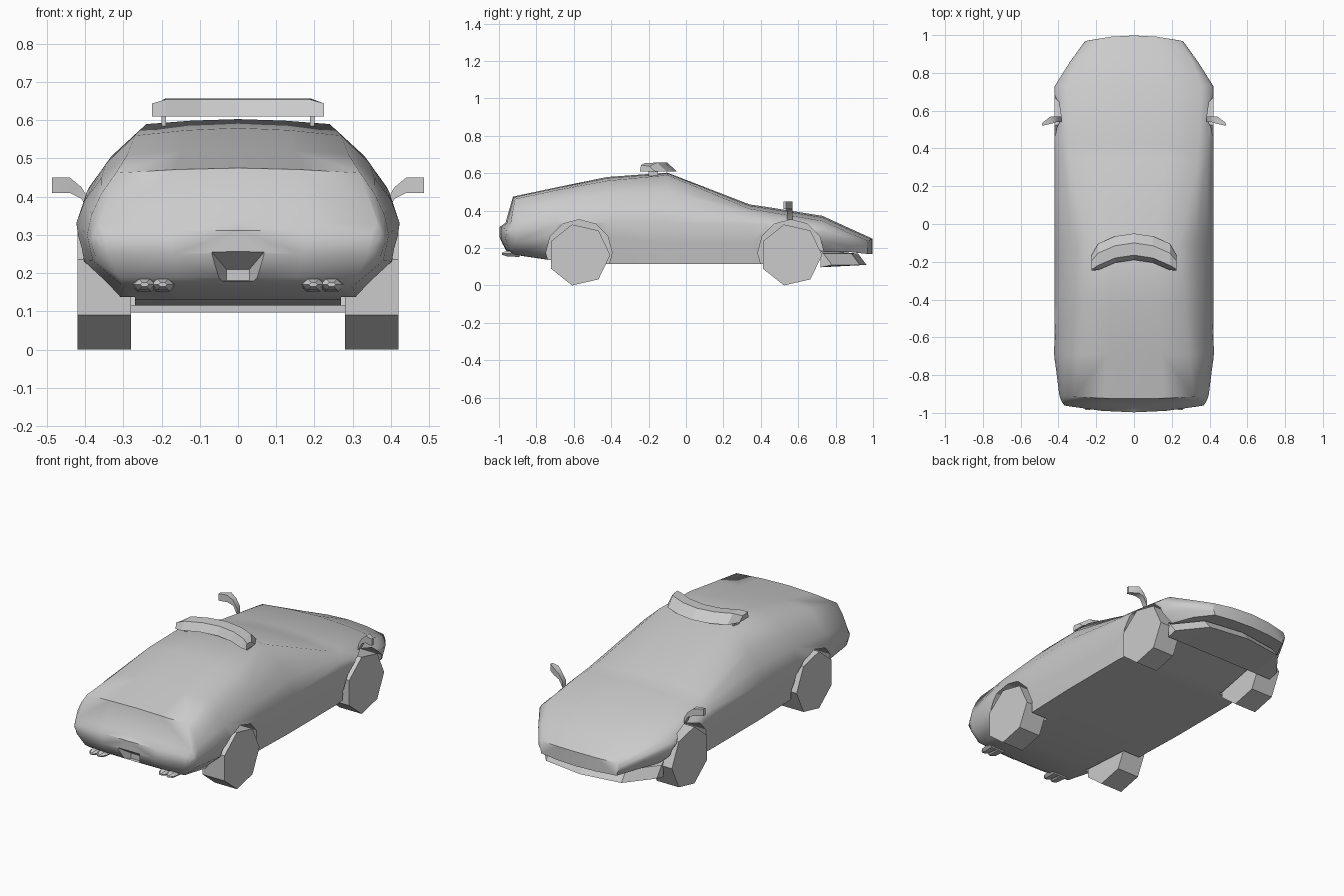
import bpy
import bmesh
from math import cos, sin, tau, radians

cube = bpy.data.objects.get("Cube")
if cube:
    bpy.data.objects.remove(cube)

grey = bpy.data.materials.new("plain_grey")
grey.use_nodes = True
GREY = (0.6, 0.6, 0.6, 1)
grey.diffuse_color = GREY
grey.node_tree.nodes["Principled BSDF"].inputs["Base Color"].default_value = GREY


def finish(name, bm, smooth=None, mirror=False, recalc=True):
    """Turn a bmesh into a named object, optionally smooth and mirrored in x."""
    if recalc:
        bmesh.ops.recalc_face_normals(bm, faces=bm.faces)
    mesh = bpy.data.meshes.new(name)
    bm.to_mesh(mesh)
    bm.free()
    mesh.materials.append(grey)
    if smooth:
        for p in mesh.polygons:
            p.use_smooth = True
        mesh.set_sharp_from_angle(angle=radians(smooth))
    ob = bpy.data.objects.new(name, mesh)
    bpy.context.collection.objects.link(ob)
    if mirror:
        mod = ob.modifiers.new("mirror", 'MIRROR')
        mod.use_clip = True
    return ob


def loft(bm, rings):
    """Skin a list of closed rings and cap both ends."""
    vs = [[bm.verts.new(p) for p in r] for r in rings]
    n = len(vs[0])
    for a, b in zip(vs, vs[1:]):
        for j in range(n):
            k = (j + 1) % n
            bm.faces.new((a[j], a[k], b[k], b[j]))
    bm.faces.new(vs[0])
    bm.faces.new(vs[-1])


def disc(x, y, z, r, sides):
    return [(x, y + r * cos(tau * i / sides), z + r * sin(tau * i / sides))
            for i in range(sides)]


# Body stations: y, sweep, bottom z, bottom w, widest z, widest w, edge z, edge w, top z
stations = [
    (-0.997, 0.27, 0.250, 0.34, 0.280, 0.370, 0.305, 0.350, 0.312),
    (-0.965, 0.20, 0.188, 0.31, 0.280, 0.385, 0.330, 0.365, 0.335),
    (-0.925, 0.10, 0.165, 0.30, 0.300, 0.395, 0.462, 0.320, 0.475),
    (-0.69, 0, 0.130, 0.31, 0.330, 0.423, 0.510, 0.290, 0.525),
    (-0.42, 0, 0.115, 0.38, 0.340, 0.420, 0.560, 0.270, 0.580),
    (-0.10, 0, 0.115, 0.39, 0.340, 0.420, 0.590, 0.240, 0.603),
    (0.34, 0, 0.115, 0.39, 0.330, 0.420, 0.410, 0.340, 0.433),
    (0.43, 0, 0.115, 0.38, 0.325, 0.420, 0.395, 0.345, 0.420),
    (0.73, 0, 0.180, 0.35, 0.290, 0.420, 0.345, 0.355, 0.372),
    (0.88, 0.20, 0.180, 0.30, 0.250, 0.340, 0.285, 0.310, 0.303),
    (0.998, 0.45, 0.168, 0.24, 0.210, 0.260, 0.240, 0.245, 0.250),
]


def half_section(y, sweep, zb, wb, zw, w, ze, we, zt):
    bulge = 0.17 * (w - we)
    pts = [(0, zb), (wb / 2, zb), (wb, zb), (w - 0.015, (zb + zw) / 2), (w, zw)]
    for t in (1 / 3, 2 / 3):
        pts.append((w + (we - w) * t + bulge, zw + (ze - zw) * t))
    pts += [(we, ze), (we / 2, zt - (zt - ze) * 0.3), (0, zt)]
    inward = 1 if y < 0 else -1
    return [(x, y + inward * sweep * x * x, z) for x, z in pts]


bm = bmesh.new()
grid = [[bm.verts.new(p) for p in half_section(*s)] for s in stations]
for a, b in zip(grid, grid[1:]):
    for j in range(len(a) - 1):
        bm.faces.new((a[j], b[j], b[j + 1], a[j + 1]))
for j in range(4):
    tail, nose = grid[0], grid[-1]
    bm.faces.new((tail[j], tail[j + 1], tail[8 - j], tail[9 - j]))
    bm.faces.new((nose[9 - j], nose[8 - j], nose[j + 1], nose[j]))
body = finish("body", bm, smooth=50, mirror=True, recalc=False)

# Wheel arches and the rear recess, cut from the body
AXLES = {"rear": 0.572, "front": 0.561}
AXLES = {"tail_wheels": -AXLES["rear"], "nose_wheels": AXLES["front"]}
bm = bmesh.new()
for y in AXLES.values():
    loft(bm, [disc(x, y, 0.175, 0.177, 12) for x in (0.27, 0.6)])
arch_cutter = finish("arch_cutter", bm, mirror=True)


def upright(y, w, z0, z1):
    return [(-w, y, z0), (w, y, z0), (w, y, z1), (-w, y, z1)]


bm = bmesh.new()
loft(bm, [upright(-1.03, 0.09, 0.175, 0.28), upright(-0.93, 0.03, 0.18, 0.21)])
recess_cutter = finish("recess_cutter", bm)
for cutter in (arch_cutter, recess_cutter):
    cutter.hide_render = True
    cutter.hide_viewport = True
    cutter.display_type = 'WIRE'
    mod = body.modifiers.new(cutter.name, 'BOOLEAN')
    mod.operation = 'DIFFERENCE'
    mod.solver = 'EXACT'
    mod.object = cutter

# Seven-sided wheels
for name, y in AXLES.items():
    bm = bmesh.new()
    loft(bm, [disc(x, y, 0.163, 0.167, 7) for x in (0.28, 0.42)])
    finish(name, bm, mirror=True)

# Lip under the nose
bm = bmesh.new()
loft(bm, [[(x, 0.72, 0.19), (x, yf - 0.045, 0.17), (x, yf, 0.11), (x, 0.72, 0.097)]
          for x, yf in ((-0.36, 0.78), (-0.24, 0.93), (0, 0.965), (0.24, 0.93), (0.36, 0.78))])
finish("nose_lip", bm)

# Swept roof wing with two posts
bm = bmesh.new()
rings = []
for x in (-0.225, -0.19, -0.1, 0, 0.1, 0.19, 0.225):
    s = -1.5 * x * x
    tip = 0.02 if abs(x) > 0.2 else 0
    rings.append([(x, s - 0.05 - 2 * tip, 0.61), (x, s - 0.10 - tip, 0.657 - tip),
                  (x, s - 0.165, 0.654 - tip / 2), (x, s - 0.19 + tip, 0.61)])
loft(bm, rings)
finish("roof_wing", bm)

bm = bmesh.new()
loft(bm, [[(x, -0.2, 0.57), (x, -0.15, 0.57), (x, -0.15, 0.62), (x, -0.2, 0.62)]
          for x in (0.188, 0.2)])
finish("wing_posts", bm, mirror=True)

# Side mirrors: a bent arm widening into the housing
bm = bmesh.new()
loft(bm, [[(x, y0, z0), (x, y1, z0), (x, y1, z1), (x, y0, z1)] for x, y0, y1, z0, z1 in (
    (0.385, 0.54, 0.57, 0.35, 0.385), (0.41, 0.54, 0.57, 0.395, 0.425),
    (0.44, 0.53, 0.57, 0.41, 0.45), (0.487, 0.52, 0.535, 0.41, 0.45))])
finish("side_mirrors", bm, smooth=40, mirror=True)

# Twin exhaust tips
bm = bmesh.new()
for x in (0.197, 0.245):
    tips = []
    for y, r in ((-0.985, 0.008), (-0.96, 0.02), (-0.89, 0.026)):
        tips.append([(x + 1.4 * r * cos(tau * i / 6), y, 0.17 + 0.8 * r * sin(tau * i / 6))
                     for i in range(6)])
    loft(bm, tips)
finish("exhaust_tips", bm, mirror=True)
